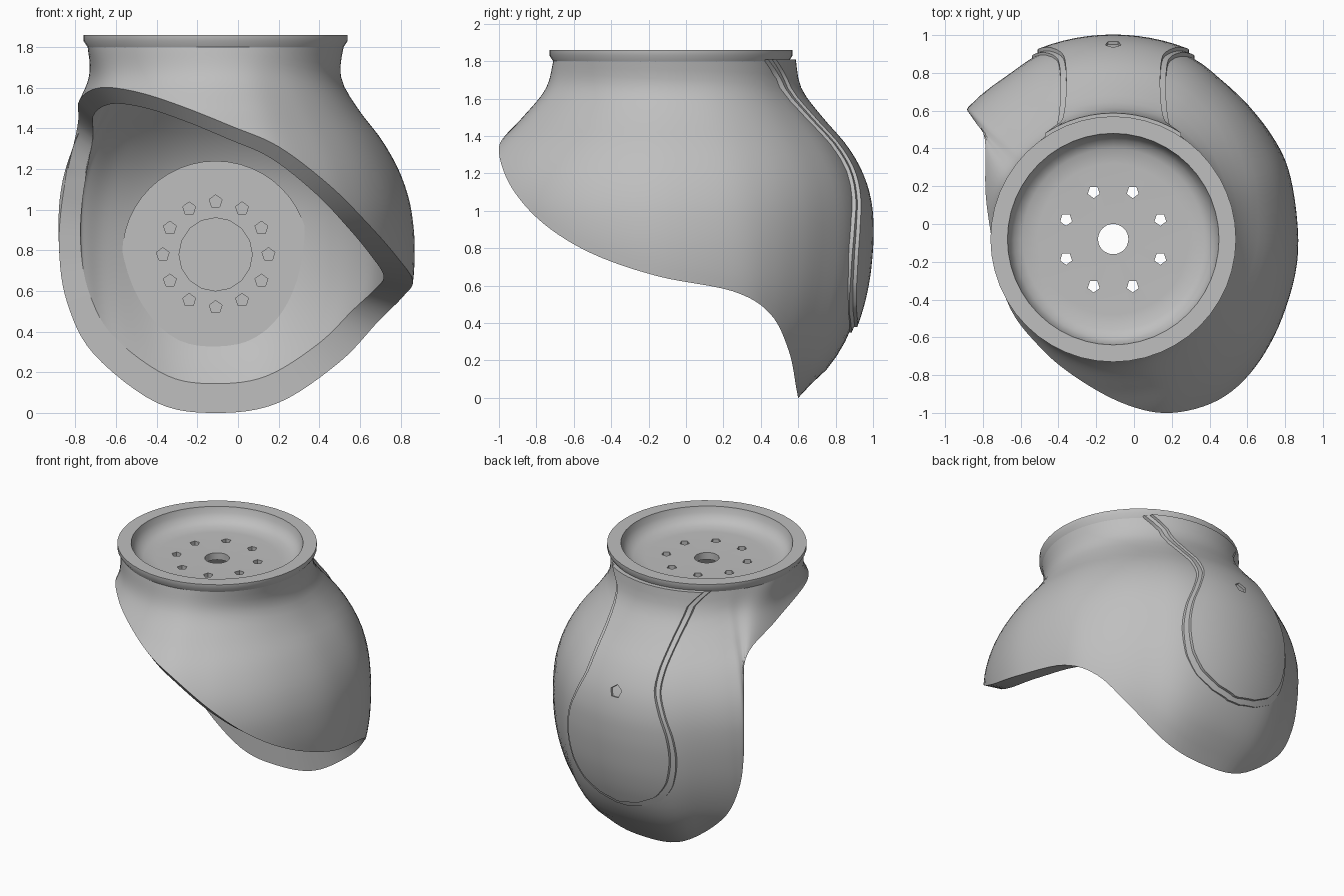
import bpy, bmesh, math
from mathutils import Vector

if "Cube" in bpy.data.objects:
    bpy.data.objects.remove(bpy.data.objects["Cube"])

CX, CY, TOP = -0.11, -0.08, 1.8        # neck axis and neck height

grey = bpy.data.materials.new("plain_grey")
grey.use_nodes = True
grey.diffuse_color = (0.52, 0.52, 0.52, 1)
grey.node_tree.nodes["Principled BSDF"].inputs["Base Color"].default_value = (0.52, 0.52, 0.52, 1)


def spline(a, b, c, d, t):
    return b + 0.5 * t * (c - a + t * (2 * a - 5 * b + 4 * c - d + t * (3 * (b - c) + d - a)))


def lookup(table, z):
    """Smooth value at height z in a table of (height, value), highest first."""
    n = len(table)
    i = 0
    while i < n - 2 and z < table[i + 1][0]:
        i += 1
    (z0, b), (z1, c) = table[i], table[i + 1]
    t = min(1, max(0, (z - z0) / (z1 - z0)))
    return spline(table[max(i - 1, 0)][1], b, c, table[min(i + 2, n - 1)][1], t)


def finish(name, bm, angle=35):
    bmesh.ops.remove_doubles(bm, verts=bm.verts, dist=0.0005)
    bmesh.ops.recalc_face_normals(bm, faces=bm.faces)
    mesh = bpy.data.meshes.new(name)
    bm.to_mesh(mesh)
    bm.free()
    ob = bpy.data.objects.new(name, mesh)
    bpy.context.collection.objects.link(ob)
    mesh.materials.append(grey)
    smooth(ob, angle)
    return ob


def smooth(ob, angle=35):
    bpy.ops.object.select_all(action='DESELECT')
    ob.select_set(True)
    bpy.context.view_layer.objects.active = ob
    bpy.ops.object.shade_smooth_by_angle(angle=math.radians(angle))


def grid(bm, rows, wrap_u, wrap_v):
    """Skin a list of point rows with quads."""
    vs = [[bm.verts.new(p) for p in row] for row in rows]
    n, m = len(vs), len(vs[0])
    for i in range(n if wrap_u else n - 1):
        for j in range(m if wrap_v else m - 1):
            k, l = (i + 1) % n, (j + 1) % m
            bm.faces.new((vs[i][j], vs[k][j], vs[k][l], vs[i][l]))


def polar(r, a, z):
    return Vector((CX + r * math.cos(a), CY + r * math.sin(a), z))


def lathe(name, profile, steps=48):
    bm = bmesh.new()
    grid(bm, [[polar(r, math.tau * i / steps, z) for r, z in profile] for i in range(steps)], True, True)
    return finish(name, bm)


def drill(ob, holes):
    """Cut holes (position, radius, depth, axis, sides) out of a part."""
    bm = bmesh.new()
    for pos, radius, depth, axis, sides in holes:
        rot = Vector(axis).to_track_quat('Z', 'Y').to_matrix().to_4x4()
        rot.translation = pos
        bmesh.ops.create_cone(bm, cap_ends=True, segments=sides, radius1=radius,
                              radius2=radius, depth=depth, matrix=rot)
    cutter = finish(ob.name + "_cutter", bm)
    cutter.hide_render = True
    mod = ob.modifiers.new("holes", 'BOOLEAN')
    mod.object, mod.solver = cutter, 'EXACT'
    bpy.context.view_layer.objects.active = ob
    bpy.ops.object.modifier_apply(modifier=mod.name)
    bpy.data.objects.remove(cutter)
    smooth(ob)


# Shell: radius at even height steps, and the twisted rim of the opening
RADII = [.63, .65, .75, .87, .95, .99, 1.0, .995, .98, .95, .90, .81, .67]
RADIUS = [(TOP - .15 * i, r) for i, r in enumerate(RADII)]
RIM = [(.86, -.15, .65), (.81, .25, .57), (.69, .45, .45), (.5, .55, .25), (.2, .59, .05),
       (-.1, .6, 0), (-.4, .6, .05), (-.71, .6, .29), (-.84, .6, .54), (-.88, .6, .8),
       (-.86, .57, 1.08), (-.79, .45, 1.41), (-.78, .1, 1.54), (-.68, -.39, 1.6),
       (-.5, -.65, 1.58), (-.28, -.83, 1.51), (-.03, -.96, 1.41), (.2, -1, 1.31),
       (.45, -.93, 1.12), (.64, -.76, .93), (.78, -.5, .77)]


def body_radius(z, a, s):
    back, right = max(0, math.sin(a)) ** 2, max(0, math.cos(a)) ** 2
    return lookup(RADIUS, z) + (.045 * back - .09 * right * (1 - s)) * math.sin(math.pi * s)


def skin(rim, inset, top, rows=24, blur=11):
    """Columns of points from the neck down to each rim point."""
    angles = [math.atan2(p.y - CY, p.x - CX) for p in rim]
    n, columns = len(rim), []
    for i, end in enumerate(rim):
        a_end = angles[i]
        # spread the columns evenly at the neck, where the rim bunches them
        near = [math.remainder(angles[(i + k) % n] - a_end, math.tau) for k in range(-blur, blur + 1)]
        shift = sum(near) / len(near)
        r_end = math.hypot(end.x - CX, end.y - CY)
        fix = r_end - body_radius(end.z, a_end, 1) + inset
        pts = []
        for j in range(rows + 1):
            s = j / rows
            a, z = a_end + shift * (1 - s), top + (end.z - top) * s
            pts.append(polar(body_radius(z, a, s) - inset + fix * s, a, z))
        columns.append(pts)
    return columns


def inner_rim(p):
    f = .82 + .05 * p.z
    return Vector((CX + (p.x - CX) * f, .6 + (p.y - .6) * .96, .8 + (p.z - .8) * f))


rim, count = [], len(RIM)
for i in range(count):
    a, b, c, d = (Vector(RIM[(i + k) % count]) for k in (-1, 0, 1, 2))
    rim += [spline(a, b, c, d, j / 6) for j in range(6)]
outside = skin(rim, 0, TOP)
inside = skin([inner_rim(p) for p in rim], .1, 1.7)
bm = bmesh.new()
grid(bm, [o + i[::-1] for o, i in zip(outside, inside)], True, True)
finish("shell", bm, 26)

# Round flange with a dished floor on the neck
flange = lathe("neck_flange", [(.63, 1.8), (.65, 1.83), (.65, 1.86), (.56, 1.86), (.55, 1.82),
                               (.525, 1.78), (.48, 1.755), (.4, 1.75), (.08, 1.75), (.08, 1.7),
                               (.45, 1.7), (.6, 1.7)])
drill(flange, [(polar(.27, math.tau * (i + .5) / 8, 1.72), .033, .3, (0, 0, 1), 5) for i in range(8)])

# Raised back plate: a round pad with a waisted strap up to the neck
HALF_WIDTH = [(1.81, .36), (1.72, .28), (1.5, .25), (1.25, .26), (1.1, .32), (.95, .38),
              (.78, .40), (.6, .365), (.48, .28), (.41, .15), (.38, .02)]


def back_plate(name, extra, lift):
    bm = bmesh.new()
    rows, cols, bottom = 44, 12, .38 - extra
    loops = []
    for i in range(rows + 1):
        t = i / rows
        t = 1 - (1 - t) ** 1.6                       # denser rows at the round end
        z = 1.81 + (bottom - 1.81) * t
        z_ref = 1.81 + (.38 - 1.81) * t
        half = lookup(HALF_WIDTH, z_ref) + extra
        s = (TOP - z) / TOP
        r = body_radius(min(z, TOP), math.pi / 2, s)
        line = [(k / cols * 2 - 1) * half for k in range(cols + 1)]
        skins = []
        for off in (lift, -.05):
            skins.append([Vector((CX + x, CY + math.sqrt((r + off) ** 2 - x * x), z)) for x in line])
        loops.append(skins[0] + skins[1][::-1])
    grid(bm, loops, False, True)
    bmesh.ops.holes_fill(bm, edges=[e for e in bm.edges if e.is_boundary], sides=0)
    return finish(name, bm, 40)


back_plate("back_plate_lip", .03, .02)
plate = back_plate("back_plate", 0, .038)
drill(plate, [((CX, .94, 1.18), .045, .3, (0, 1, .3), 5)])

# Flat mounting disc inside, with a ring of bolt holes round a centre recess
FACE = .725
bm = bmesh.new()
turn = Vector((0, 1, 0)).to_track_quat('Z', 'Y').to_matrix().to_4x4()
turn.translation = (CX, FACE + .06, .78)
bmesh.ops.create_cone(bm, cap_ends=True, segments=48, radius1=.46, radius2=.4, depth=.12, matrix=turn)
disc = finish("mounting_disc", bm)
bolts = [((CX + .26 * math.cos(a), FACE, .78 + .26 * math.sin(a)), .033, .08, (0, 1, 0), 5)
         for a in (math.tau * i / 12 for i in range(12))]
drill(disc, bolts + [((CX, FACE, .78), .18, .06, (0, 1, 0), 16)])
